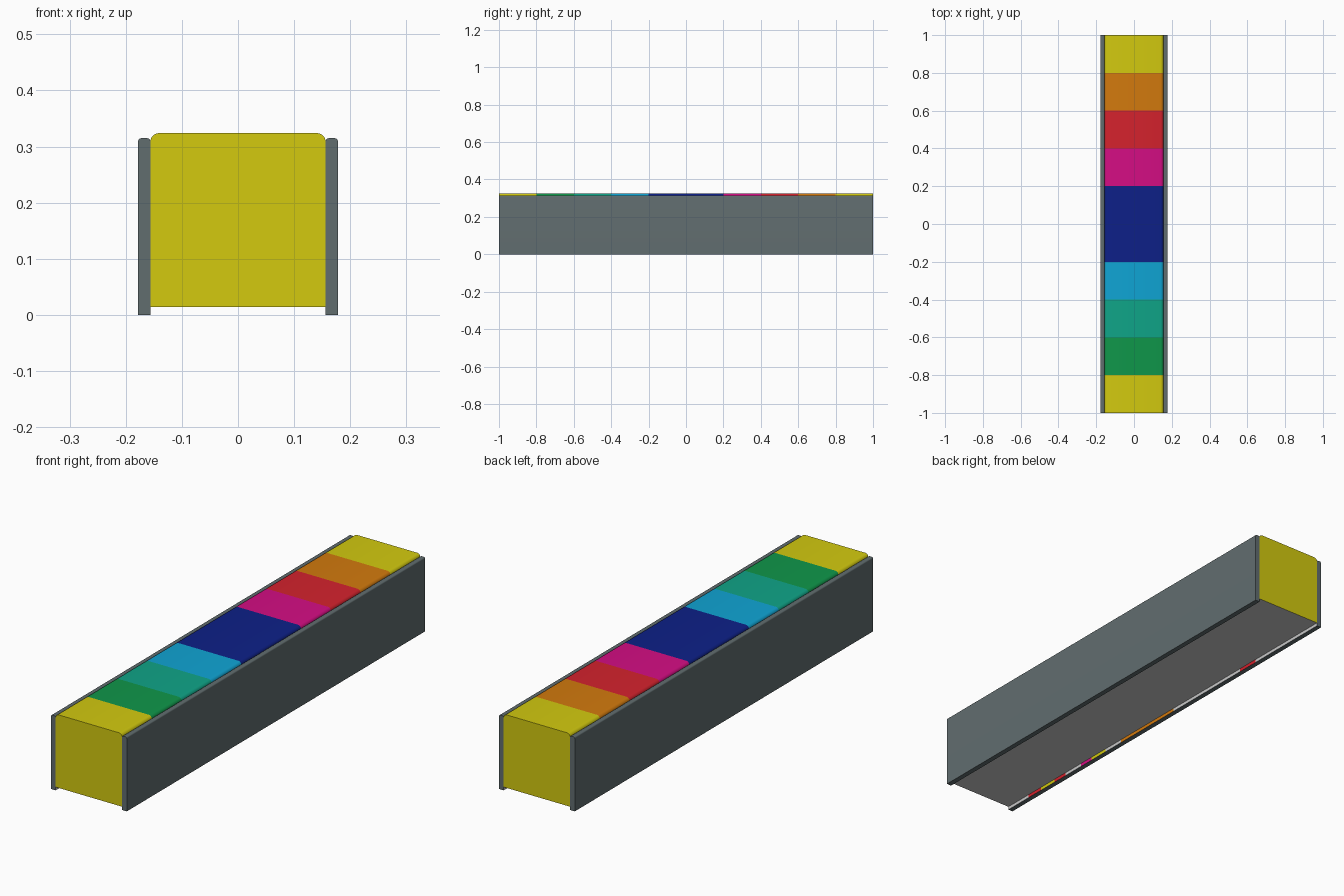
import bpy, bmesh, math

if "Cube" in bpy.data.objects:
    bpy.data.objects.remove(bpy.data.objects["Cube"])

def srgb(h):
    out = []
    for i in (0, 2, 4):
        c = int(h[i:i + 2], 16) / 255
        out.append(c / 12.92 if c <= 0.04045 else ((c + 0.055) / 1.055) ** 2.4)
    return (*out, 1)

COLOURS = {"slate grey": "616D6F", "light grey": "C8C8C8", "yellow": "D3CA0F",
           "green": "0F974A", "teal": "0FA588", "sky blue": "0FA5D5",
           "navy": "0D2088", "magenta": "D50D84", "red": "D5222D", "orange": "D37A0D"}
NAMES = list(COLOURS)
MATS = []
for name, h in COLOURS.items():
    m = bpy.data.materials.new(name)
    m.diffuse_color = srgb(h)
    m.use_nodes = True
    m.node_tree.nodes["Principled BSDF"].inputs["Base Color"].default_value = m.diffuse_color
    MATS.append(m)

def arc(cx, cz, r, a0, a1, n=5):
    return [(cx + r * math.cos(math.radians(a0 + (a1 - a0) * i / n)),
             cz + r * math.sin(math.radians(a0 + (a1 - a0) * i / n))) for i in range(n + 1)]

def extrude_bands(name, profile, stations, rule):
    """Sweep a counter-clockwise xz profile along y; rule(edge, band) gives the colour."""
    bm = bmesh.new()
    rings = [[bm.verts.new((x, y, z)) for x, z in profile] for y in stations]
    n = len(profile)
    for b in range(len(stations) - 1):
        for i in range(n):
            j = (i + 1) % n
            f = bm.faces.new((rings[b][i], rings[b][j], rings[b + 1][j], rings[b + 1][i]))
            f.material_index = NAMES.index(rule(i, b))
    for ring in (rings[0], rings[-1]):
        f = bm.faces.new(ring)
        f.material_index = NAMES.index(rule(-1, 0))
    bmesh.ops.recalc_face_normals(bm, faces=bm.faces)
    me = bpy.data.meshes.new(name)
    bm.to_mesh(me)
    bm.free()
    ob = bpy.data.objects.new(name, me)
    bpy.context.collection.objects.link(ob)
    for m in MATS:
        me.materials.append(m)
    bpy.ops.object.select_all(action='DESELECT')
    ob.select_set(True)
    bpy.context.view_layer.objects.active = ob
    bpy.ops.object.shade_smooth_by_angle(angle=math.radians(30))
    return ob

# striped centre bar with rounded top edges and a plain underside
W, BASE, TOP, R = 0.156, 0.014, 0.324, 0.015
bar = [(-W, BASE), (W, BASE)] + arc(W - R, TOP - R, R, 0, 90) + arc(-W + R, TOP - R, R, 90, 180)
bands = ["yellow", "green", "teal", "sky blue", "navy", "navy", "magenta", "red", "orange", "yellow"]
extrude_bands("striped_bar", bar, [-1 + 0.2 * i for i in range(11)],
              lambda e, b: "yellow" if e < 0 else "light grey" if e == 0 else bands[b])

# side boards: inner lip below the bar carries small colour marks
OUT, H, r = 0.178, 0.315, 0.006
board = [(W, 0), (OUT, 0)] + arc(OUT - r, H - r, r, 0, 90) + arc(W + r, H - r, r, 90, 180) + [(W, BASE)]
lip = len(board) - 1
marks = [(-1, "light grey"), (-0.87, "red"), (-0.79, "yellow"), (-0.70, "red"),
         (-0.63, "light grey"), (-0.53, "magenta"), (-0.46, "yellow"), (-0.37, "light grey"),
         (-0.27, "orange"), (0.07, "light grey"), (0.50, "red"), (0.60, "light grey")]
for side, s in (("right", 1), ("left", -1)):
    extrude_bands(side + "_side_board", [(s * x, z) for x, z in board],
                  [y for y, _ in marks] + [1],
                  lambda e, b: marks[b][1] if e == lip else "slate grey")
